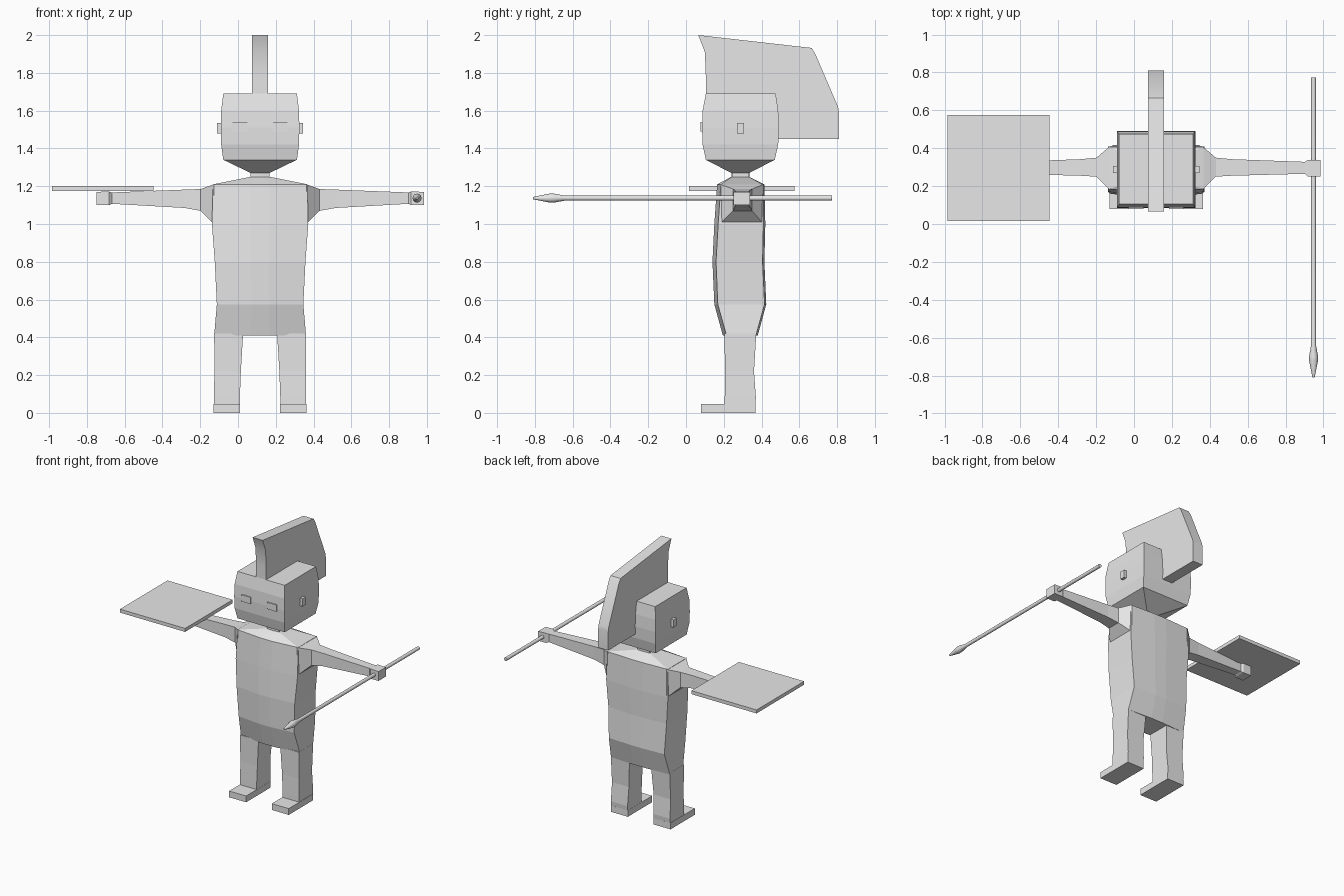
import bpy, bmesh, math

if "Cube" in bpy.data.objects:
    bpy.data.objects.remove(bpy.data.objects["Cube"], do_unlink=True)

MID = 0.117  # the figure's own centre line in x

grey = bpy.data.materials.new("plain_grey")
grey.use_nodes = True
grey.diffuse_color = (0.8, 0.8, 0.8, 1)
grey.node_tree.nodes["Principled BSDF"].inputs["Base Color"].default_value = (0.8, 0.8, 0.8, 1)


def loft(name, rings):
    """Skin a closed solid over rings that have equal point counts."""
    bm = bmesh.new()
    loops = [[bm.verts.new(p) for p in ring] for ring in rings]
    n = len(loops[0])
    for a, b in zip(loops, loops[1:]):
        for i in range(n):
            j = (i + 1) % n
            bm.faces.new((a[i], a[j], b[j], b[i]))
    bm.faces.new(loops[0])
    bm.faces.new(loops[-1])
    bmesh.ops.recalc_face_normals(bm, faces=bm.faces)
    mesh = bpy.data.meshes.new(name)
    bm.to_mesh(mesh)
    bm.free()
    mesh.materials.append(grey)
    ob = bpy.data.objects.new(name, mesh)
    bpy.context.collection.objects.link(ob)
    return ob


def smooth(ob, degrees):
    bpy.ops.object.select_all(action="DESELECT")
    ob.select_set(True)
    bpy.context.view_layer.objects.active = ob
    bpy.ops.object.shade_smooth_by_angle(angle=math.radians(degrees))


def flat_ring(x0, x1, y0, y1, z):
    return [(x0, y0, z), (x1, y0, z), (x1, y1, z), (x0, y1, z)]


def box(name, x0, x1, y0, y1, z0, z1):
    return loft(name, [flat_ring(x0, x1, y0, y1, z) for z in (z0, z1)])


def body_ring(w, front, back, z):
    """Eight-sided ring with a slightly bulging front and back strip."""
    half = [(-w, front + 0.08 * w), (-0.2 * w, front), (0.2 * w, front), (w, front + 0.08 * w),
            (w, back - 0.04 * w), (0.2 * w, back), (-0.2 * w, back), (-w, back - 0.04 * w)]
    return [(MID + x, y, z) for x, y in half]


# Torso: hips, belly, chest, shoulder slope, neck
loft("torso", [body_ring(*r) for r in (
    (0.243, 0.195, 0.38, 0.41), (0.229, 0.15, 0.425, 0.575), (0.24, 0.14, 0.415, 0.8),
    (0.255, 0.15, 0.42, 1.0), (0.25, 0.165, 0.415, 1.21), (0.05, 0.24, 0.335, 1.25),
    (0.05, 0.24, 0.335, 1.28))])

# Head
loft("head", [flat_ring(MID - w, MID + w, y0, y1, z) for w, y0, y1, z in (
    (0.05, 0.24, 0.335, 1.27), (0.195, 0.105, 0.47, 1.34), (0.206, 0.088, 0.488, 1.42),
    (0.208, 0.085, 0.492, 1.51), (0.206, 0.088, 0.488, 1.6), (0.195, 0.105, 0.475, 1.69))])

# Paired parts
for side, s in (("left", 1), ("right", -1)):
    def mx(d):
        return MID + s * d

    loft(side + "_leg", [flat_ring(mx(a), mx(b), y0, y1, z) for a, b, y0, y1, z in (
        (0.107, 0.244, 0.205, 0.365, 0.03), (0.107, 0.244, 0.205, 0.37, 0.08),
        (0.102, 0.242, 0.207, 0.36, 0.22), (0.09, 0.243, 0.203, 0.372, 0.42))])
    box(side + "_foot", mx(0.106), mx(0.246), 0.08, 0.367, 0, 0.047)

    # Shoulder taper, forearm and squared hand
    loft(side + "_arm", [
        [(mx(d), y0, z0), (mx(d), y1, z0), (mx(d), y1, z1), (mx(d), y0, z1)]
        for d, y0, y1, z0, z1 in (
            (0.245, 0.18, 0.41, 1.0, 1.21), (0.315, 0.25, 0.35, 1.07, 1.185),
            (0.4, 0.255, 0.342, 1.085, 1.182), (0.785, 0.265, 0.328, 1.107, 1.167),
            (0.8, 0.252, 0.338, 1.1, 1.172), (0.867, 0.252, 0.338, 1.1, 1.17))])
    box(side + "_eye", mx(0.068), mx(0.145), 0.078, 0.1, 1.49, 1.54)
    box(side + "_ear", mx(0.2), mx(0.228), 0.27, 0.306, 1.478, 1.535)

# Crest sweeping up and over the back of the head
crest_profile = [(0.105, 1.66), (0.105, 1.78), (0.1, 1.91), (0.065, 2.0), (0.665, 1.932),
                 (0.685, 1.9), (0.805, 1.62), (0.81, 1.59), (0.81, 1.45), (0.46, 1.45), (0.46, 1.66)]
crest = loft("head_crest", [[(x, y, z) for y, z in crest_profile] for x in (0.075, 0.158)])
smooth(crest, 35)

# Square board resting on the right hand
box("board", -0.985, -0.447, 0.015, 0.575, 1.174, 1.2)

# Spear held in the left hand
spear = loft("spear", [
    [(0.948 + r * math.cos(i * math.tau / 12), y, 1.137 + r * math.sin(i * math.tau / 12))
     for i in range(12)]
    for y, r in ((0.773, 0.013), (-0.64, 0.013), (-0.7, 0.024), (-0.72, 0.024), (-0.81, 0.006))])
smooth(spear, 35)
